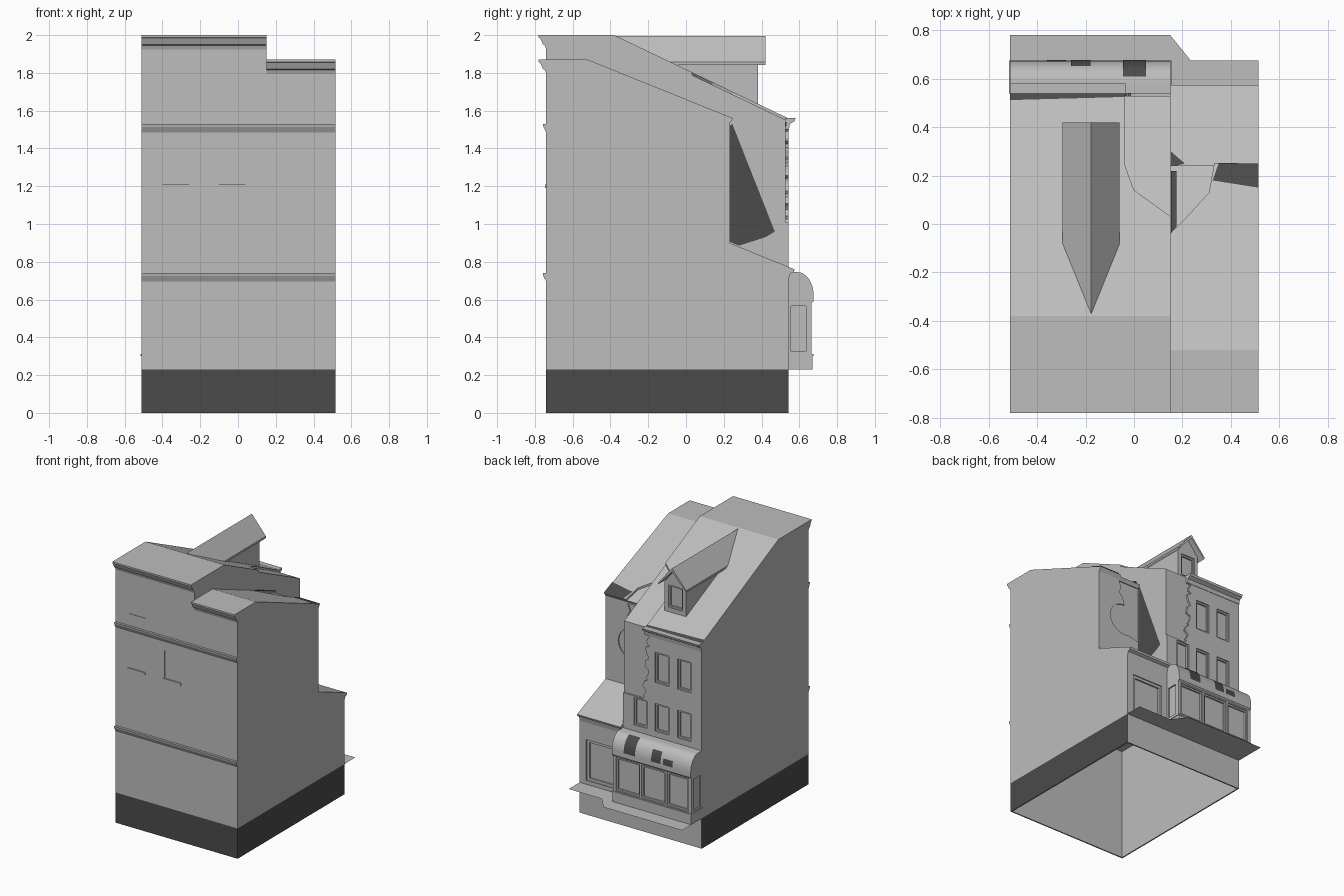
import bpy, bmesh, math, random
from mathutils import Vector

random.seed(4)
cube = bpy.data.objects.get("Cube")
if cube:
    bpy.data.objects.remove(cube, do_unlink=True)


def flat_colour(name, value):
    mat = bpy.data.materials.new(name)
    mat.use_nodes = True
    mat.diffuse_color = (value, value, value, 1)
    mat.node_tree.nodes["Principled BSDF"].inputs["Base Color"].default_value = mat.diffuse_color
    return mat


GREY = flat_colour("stone_grey", 0.51)
DARK = flat_colour("dark_grey", 0.07)

# Outer limits and the party line between the tall and the low house
LEFT, PARTY, RIGHT = -0.512, 0.15, 0.515
FRONT, BACK, GROUND = -0.74, 0.542, 0.23


def finish(name, bm, material):
    mesh = bpy.data.meshes.new(name)
    bm.to_mesh(mesh)
    bm.free()
    obj = bpy.data.objects.new(name, mesh)
    mesh.materials.append(material)
    bpy.context.collection.objects.link(obj)
    return obj


def prism(name, points, vector):
    """Closed solid swept from a flat polygon along a vector."""
    bm = bmesh.new()
    face = bm.faces.new([bm.verts.new(p) for p in points])
    out = bmesh.ops.extrude_face_region(bm, geom=[face])
    bmesh.ops.translate(bm, vec=Vector(vector),
                        verts=[g for g in out["geom"] if isinstance(g, bmesh.types.BMVert)])
    bmesh.ops.recalc_face_normals(bm, faces=bm.faces)
    return finish(name, bm, GREY)


def side_profile(name, yz, x0, x1):
    return prism(name, [(x0, y, z) for y, z in yz], (x1 - x0, 0, 0))


def box(name, x0, x1, y0, y1, z0, z1):
    return side_profile(name, [(y0, z0), (y1, z0), (y1, z1), (y0, z1)], x0, x1)


def sheet(name, polygons, toward, material):
    """Thin faces turned to look along the given direction."""
    bm = bmesh.new()
    for pts in polygons:
        f = bm.faces.new([bm.verts.new(p) for p in pts])
        f.normal_update()
        if f.normal.dot(Vector(toward)) < 0:
            f.normal_flip()
    return finish(name, bm, material)


def cut(target, cutter):
    cutter.hide_render = True
    mod = target.modifiers.new("cut", "BOOLEAN")
    mod.operation, mod.solver, mod.object = "DIFFERENCE", "EXACT", cutter
    bpy.context.view_layer.objects.active = target
    bpy.ops.object.modifier_apply(modifier=mod.name)
    bpy.data.objects.remove(cutter, do_unlink=True)


def opening(target, x0, x1, z0, z1, face, rim=0.012):
    """Window recess with a stepped frame, on a back wall at y = face."""
    for inset, depth in ((0, 0.008), (rim, 0.02)):
        cut(target, box("cutter", x0 + inset, x1 - inset, face - depth, face + 0.03,
                        z0 + inset, z1 - inset))


def main_roof(y):
    return 2.0 - (y + 0.38) * 0.478


def low_roof(y):
    return 1.87 - (y + 0.52) * 0.403


def shop_roof(y):
    return 0.9 - (y - 0.23) * 0.406


# Tall house, low house and its shop roof
tall = side_profile("tall_house", [
    (FRONT, GROUND), (FRONT, 1.925), (-0.747, 1.945), (-0.757, 1.95), (-0.772, 1.984),
    (-0.78, 1.987), (-0.78, 2.0), (-0.38, 2.0), (BACK, main_roof(BACK)), (BACK, GROUND)],
    LEFT, PARTY)
low = side_profile("low_house", [
    (FRONT, GROUND), (FRONT, 1.795), (-0.747, 1.815), (-0.757, 1.82), (-0.772, 1.854),
    (-0.78, 1.857), (-0.78, 1.87), (-0.52, 1.87), (0.25, low_roof(0.25)), (0.23, 1.53),
    (0.23, shop_roof(0.23)), (0.575, shop_roof(0.575)), (0.57, 0.745), (0.55, 0.735),
    (BACK, 0.7), (BACK, GROUND)], PARTY, RIGHT)

# Hollow ground floor, open underneath
for house in (tall, low):
    cut(house, side_profile("cutter", [(-0.73, 0.1), (-0.73, 0.86), (0.2, 0.86),
                                       (0.5, 0.72), (0.5, 0.1)], LEFT + 0.01, RIGHT - 0.01))

# Torn roof skin on both houses
tear = [(-0.04, 0.6), (-0.04, 0.25), (0, 0.14), (0.16, 0.025), (0.16, 0.6)]
cut(tall, prism("cutter", [(x, y, main_roof(y) - 0.015) for x, y in tear], (0, 0, 0.2)))
tear = [(0.14, -0.05), (0.19, 0), (0.31, 0.13), (0.34, 0.3), (0.14, 0.3)]
cut(low, prism("cutter", [(x, y, low_roof(y) - 0.015) for x, y in tear], (0, 0, 0.2)))

# Torn plaster with a ragged edge on the back wall
ragged = [(-0.055 + 0.05 * (1 - i / 36) ** 4 + random.uniform(-0.022, 0.022), 1.01 + i * 0.0165)
          for i in range(37)]
cut(tall, prism("cutter", [(x, 0.528, z) for x, z in ragged + [(0.16, 1.62), (0.16, 1.01)]],
                (0, 0.1, 0)))
bite = [(0.28 + 0.13 * math.cos(a), 1.22 + 0.12 * math.sin(a))
        for a in (math.pi * (i / 10 - 0.6) for i in range(12))]
bite += [(0.3, 1.4), (0.33, 1.43), (0.31, 1.47), (0.33, 1.52), (0.14, 1.52), (0.14, 1.08)]
cut(low, prism("cutter", [(x, 0.222, z) for x, z in bite], (0, 0.05, 0)))

# Windows of the back wall
for x0, x1, z0, z1 in [(-0.42, -0.31, 1.16, 1.39), (-0.235, -0.12, 1.16, 1.39),
                       (-0.42, -0.31, 0.79, 1.0), (-0.235, -0.12, 0.79, 1.0),
                       (-0.05, 0.06, 0.79, 1.0)]:
    opening(tall, x0, x1, z0, z1, BACK)

# Blind windows of the front wall
for x0, z0, z1 in [(-0.4, 1.62, 1.81), (-0.4, 1.2, 1.42), (-0.1, 1.2, 1.42)]:
    cut(tall, box("cutter", x0, x0 + 0.14, FRONT - 0.03, FRONT + 0.004, z0, z1))
    if z0 < 1.5:
        box("front_window_sill", x0 - 0.008, x0 + 0.14, FRONT - 0.006, FRONT + 0.01,
            z0 - 0.01, z0 + 0.008)

# Shop window of the low house
opening(low, 0.2, 0.46, 0.26, 0.57, BACK, 0.02)

# String courses across the front
for top in (0.74, 1.53):
    side_profile("string_course", [
        (FRONT + 0.01, top), (FRONT - 0.018, top), (FRONT - 0.015, top - 0.016),
        (FRONT, top - 0.045), (FRONT + 0.01, top - 0.045)], LEFT, RIGHT)

# Back eave cornice
side_profile("back_cornice", [
    (0.525, 1.5), (0.545, 1.5), (0.55, 1.53), (0.575, 1.545), (0.58, 1.562), (0.535, 1.562)],
    LEFT, -0.035)

# Dormer body, window and pitched roof
MID = -0.177
body = prism("dormer_body", [(MID + x, 0.38, z) for x, z in
             [(-0.09, 1.55), (0.09, 1.55), (0.09, 1.86), (0, 1.975), (-0.09, 1.86)]], (0, -0.72, 0))
opening(body, MID - 0.06, MID + 0.06, 1.67, 1.84, 0.38)
prism("dormer_roof", [(MID + x, 0.42, z) for x, z in
      [(-0.118, 1.857), (0, 1.996), (0.118, 1.857), (0.118, 1.842), (0, 1.97), (-0.118, 1.842)]],
      (0, -0.79, 0))

# Bay shopfront with a rounded hood
hood = [(0.59 + 0.085 * math.sin(a), 0.625 + 0.12 * math.cos(a))
        for a in (i * math.pi / 16 for i in range(9))]
bay = side_profile("bay_shopfront", [(0.53, 0.745)] + hood + [
    (0.675, 0.59), (0.665, 0.58), (0.665, 0.31), (0.67, 0.305), (0.67, 0.231), (0.53, 0.231)],
    LEFT, PARTY)
for x0, x1 in ((-0.485, -0.305), (-0.29, -0.09), (-0.075, 0.125)):
    opening(bay, x0, x1, 0.32, 0.57, 0.665)
for x in (LEFT, PARTY):
    cut(bay, box("cutter", x - 0.01, x + 0.01, 0.555, 0.635, 0.325, 0.565))
bpy.ops.object.select_all(action="DESELECT")
bay.select_set(True)
bpy.context.view_layer.objects.active = bay
bpy.ops.object.shade_smooth_by_angle(angle=math.radians(25))
box("bay_sill", LEFT - 0.005, PARTY + 0.005, 0.54, 0.675, 0.3, 0.312)

# Dark holes torn in the hood
for x0, x1, first, last in ((-0.045, 0.05, 1, 8), (-0.26, -0.18, 4, 8), (-0.36, -0.28, 6, 8)):
    path = [(y + 0.003, z + 0.003) for y, z in hood[first:last + 1]]
    sheet("hood_hole", [[(x0, *a), (x1, *a), (x1, *b), (x0, *b)]
                        for a, b in zip(path, path[1:])], (0, 1, 1), DARK)

# Dark holes in the party wall, roofs and eave
sheet("party_wall_hole", [[(PARTY + 0.003, y, z) for y, z in
      [(0.232, 1.52), (0.245, 1.53), (0.47, 0.96), (0.42, 0.93), (0.28, 0.885), (0.232, 0.905)]]],
      (1, 0, 0), DARK)
for name, roof, pts in [
        ("low_roof_slit", low_roof, [(0.152, -0.04), (0.175, -0.01), (0.175, 0.22), (0.152, 0.22)]),
        ("low_roof_gap", low_roof, [(0.35, 0.252), (RIGHT, 0.25), (RIGHT, 0.15), (0.325, 0.18)]),
        ("shop_roof_gap", shop_roof, [(0.152, 0.235), (0.21, 0.25), (0.152, 0.3)]),
        ("eave_gap", main_roof, [(LEFT, 0.512), (-0.04, 0.525), (-0.04, BACK), (LEFT, BACK)])]:
    sheet(name, [[(x, y, roof(y) + 0.004) for x, y in pts]], (0, 0, 1), DARK)

# Foundation walls, with dark outer faces on three sides
for name, x0, x1, y0, y1, outward in [
        ("foundation_left", RIGHT - 0.01, RIGHT, FRONT, BACK, (1, 0, 0)),
        ("foundation_right", LEFT, LEFT + 0.01, FRONT, BACK, (-1, 0, 0)),
        ("foundation_front", LEFT + 0.01, RIGHT - 0.01, FRONT, FRONT + 0.01, (0, -1, 0)),
        ("foundation_back", LEFT + 0.01, RIGHT - 0.01, BACK - 0.01, BACK, None)]:
    wall = box(name, x0, x1, y0, y1, 0, GROUND)
    wall.data.materials.append(DARK)
    for face in wall.data.polygons:
        on_front = face.normal.y < -0.5
        if outward and (face.normal.dot(Vector(outward)) > 0.5 or on_front):
            face.material_index = 1

# Pavement slab
sheet("pavement", [[(x, y, GROUND) for x, y in [
      (LEFT, BACK), (RIGHT, BACK), (RIGHT, 0.675), (0.235, 0.675), (PARTY, 0.78), (LEFT, 0.78)]]],
      (0, 0, 1), GREY)
